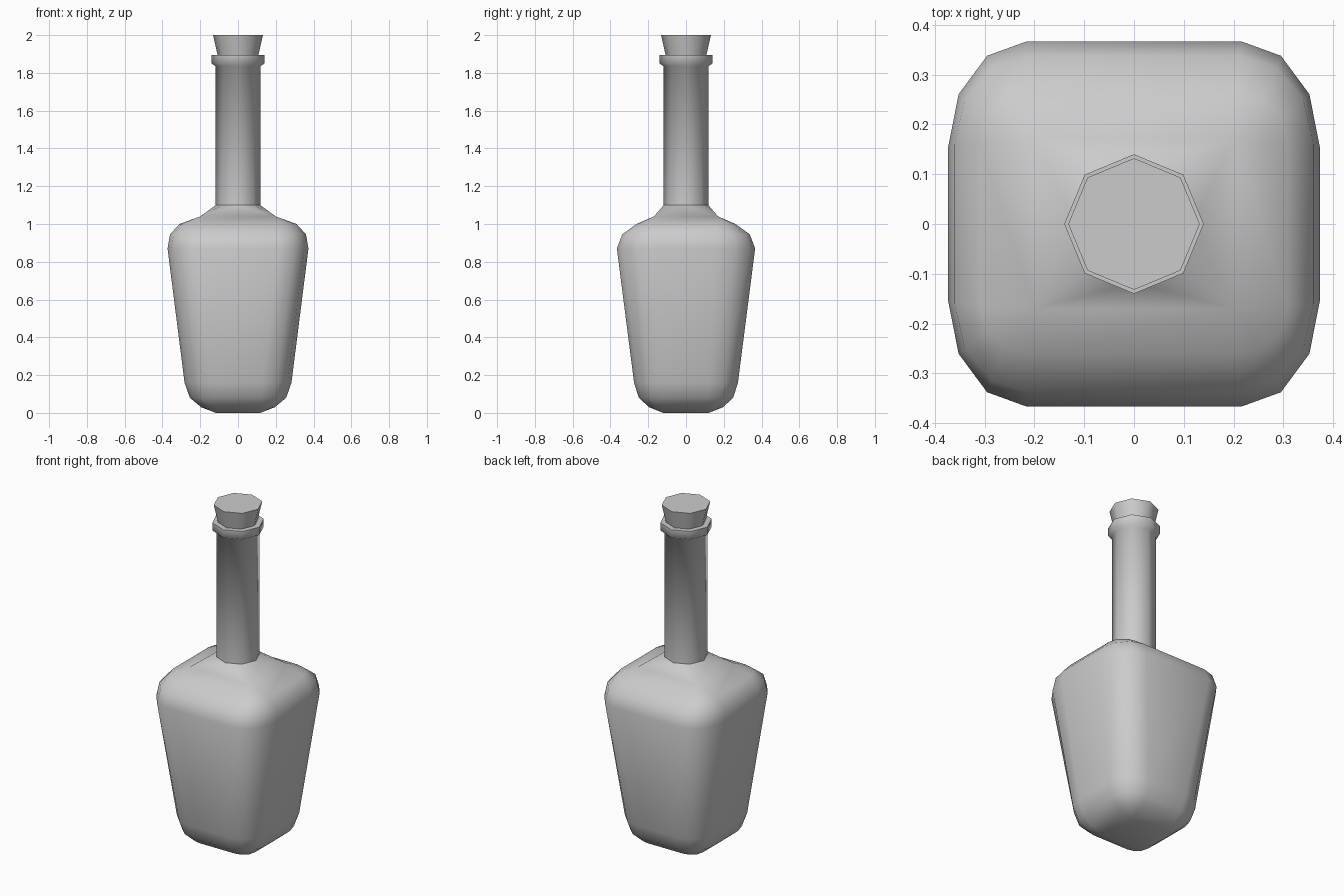
import bpy, bmesh
from math import sin, cos, pi, radians

cube = bpy.data.objects.get("Cube")
if cube:
    bpy.data.objects.remove(cube, do_unlink=True)

mat = bpy.data.materials.new("plain grey")
mat.use_nodes = True
GREY = (0.6, 0.6, 0.6, 1)
mat.diffuse_color = GREY
mat.node_tree.nodes["Principled BSDF"].inputs["Base Color"].default_value = GREY


def body_ring(bm, z, hx, hy, sx, sy):
    """Rounded rectangle: half sizes hx, hy; flat half lengths sx, sy."""
    ring = []
    for corner, (qx, qy) in enumerate([(1, 1), (-1, 1), (-1, -1), (1, -1)]):
        steps = [0, 1, 2, 3] if corner % 2 == 0 else [3, 2, 1, 0]
        for i in steps:
            a = i * pi / 6
            ring.append(bm.verts.new((qx * (sx + (hx - sx) * cos(a)),
                                      qy * (sy + (hy - sy) * sin(a)), z)))
    return ring


def octagon(bm, z, r):
    return [bm.verts.new((r * cos(i * pi / 4), r * sin(i * pi / 4), z)) for i in range(8)]


def loft(bm, rings):
    for low, high in zip(rings, rings[1:]):
        n = len(low)
        for i in range(n):
            j = (i + 1) % n
            bm.faces.new((low[i], low[j], high[j], high[i]))


def finish(bm, name):
    bmesh.ops.remove_doubles(bm, verts=bm.verts, dist=0.0005)
    bmesh.ops.recalc_face_normals(bm, faces=bm.faces)
    mesh = bpy.data.meshes.new(name)
    bm.to_mesh(mesh)
    bm.free()
    mesh.materials.append(mat)
    obj = bpy.data.objects.new(name, mesh)
    bpy.context.collection.objects.link(obj)
    bpy.ops.object.select_all(action='DESELECT')
    obj.select_set(True)
    bpy.context.view_layer.objects.active = obj
    bpy.ops.object.shade_smooth_by_angle(angle=radians(60))
    return obj


# Bottle: tapered square body, sloping shoulder, octagonal neck and lip
bm = bmesh.new()
body = [body_ring(bm, *level) for level in [
    (0.005, 0.117, 0.12, 0.117, 0.12),
    (0.03, 0.195, 0.195, 0.117, 0.12),
    (0.08, 0.255, 0.25, 0.12, 0.12),
    (0.16, 0.283, 0.275, 0.13, 0.12),
    (0.87, 0.373, 0.366, 0.217, 0.155),
    (0.945, 0.36, 0.338, 0.212, 0.16),
    (1.0, 0.31, 0.262, 0.205, 0.165),
    (1.04, 0.2, 0.17, 0.2, 0.17)]]
loft(bm, body)
bm.faces.new([body[0][i] for i in (0, 4, 8, 12)])

neck = [octagon(bm, z, r) for z, r in
        [(1.1, 0.118), (1.835, 0.118), (1.85, 0.14), (1.896, 0.14)]]
loft(bm, neck)
bm.faces.new(neck[-1])

# Shoulder joins each square corner and edge to the neck
for k in range(4):
    corner, after = body[-1][4 * k], body[-1][4 * (k + 1) % 16]
    diag, mid, nxt = (neck[0][(2 * k + d) % 8] for d in (1, 2, 3))
    bm.faces.new((corner, mid, diag))
    bm.faces.new((corner, after, mid))
    bm.faces.new((after, nxt, mid))
# Zero the foot onto the ground
for v in body[0]:
    v.co.z = 0
finish(bm, "bottle")

# Stopper: flared octagonal plug
bm = bmesh.new()
plug = [octagon(bm, z, r) for z, r in [(1.85, 0.098), (2.0, 0.132)]]
loft(bm, plug)
bm.faces.new(plug[0])
bm.faces.new(plug[1])
finish(bm, "stopper")
